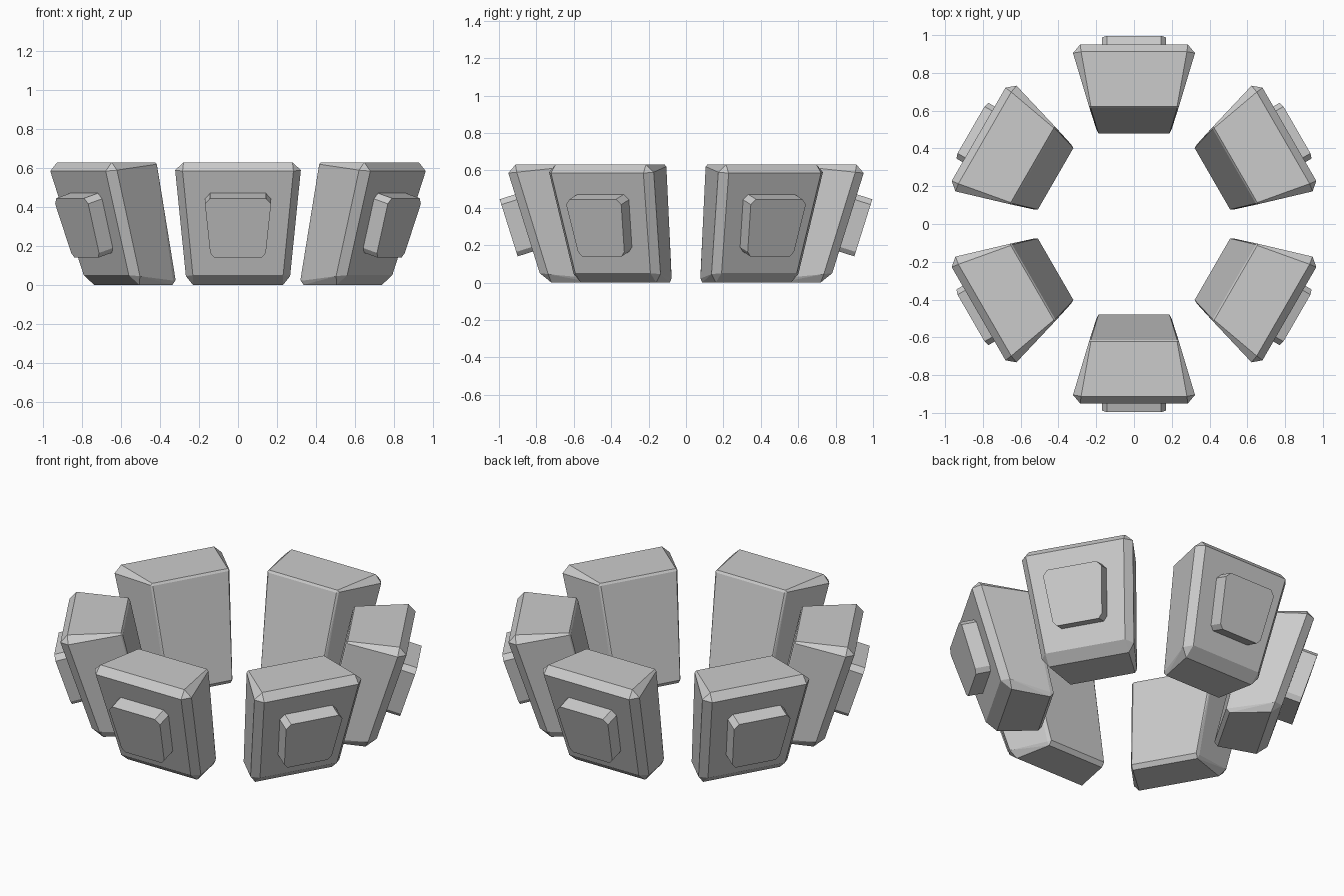
import bpy, bmesh, math
from mathutils import Vector

if "Cube" in bpy.data.objects:
    bpy.data.objects.remove(bpy.data.objects["Cube"])

# Each part is made for the front position: (x, distance outward, z)
def hull_mesh(name, half_points):
    bm = bmesh.new()
    for x, r, z in half_points:
        for s in (-1, 1):
            bm.verts.new((s * x, -r, z))
    res = bmesh.ops.convex_hull(bm, input=bm.verts[:])
    loose = [v for v in bm.verts if not v.link_faces]
    bmesh.ops.delete(bm, geom=loose, context='VERTS')
    bmesh.ops.dissolve_limit(bm, angle_limit=math.radians(3),
                             verts=bm.verts[:], edges=bm.edges[:])
    bmesh.ops.recalc_face_normals(bm, faces=bm.faces[:])
    me = bpy.data.meshes.new(name)
    bm.to_mesh(me)
    bm.free()
    return me

# Tapered block leaning outward, wide chamfer outside fading to a thin one inside
block = hull_mesh("block", [
    (.285, .950, .585), (.232, .782, .050),      # outer face
    (.280, .912, .630), (.323, .905, .590),      # outer chamfer, top
    (.232, .720, .000), (.268, .737, .045),      # outer chamfer, bottom
    (.228, .622, .630), (.238, .622, .620),      # inner rim, top
    (.188, .498, .000), (.199, .500, .022),      # inner rim, bottom
    (.228, .613, .618), (.188, .479, .025),      # inner face
])

# Raised pad with cut corners, square to the leaning outer face
lean = Vector((0, .301, .954))
out = Vector((0, .954, -.301))
foot = Vector((0, .900, .140))
pad_points = []
for x, up in ((.122, 0), (.143, .025), (.170, .290), (.143, .320)):
    p = foot + lean * up
    for depth in (0, .11):
        q = p - out * depth
        pad_points.append((x, q.y, q.z))
pad = hull_mesh("pad", pad_points)

# Six copies around the circle
for i in range(6):
    for name, me in (("block", block), ("pad", pad)):
        ob = bpy.data.objects.new(f"{name}_{i + 1}", me)
        ob.rotation_euler.z = math.radians(60 * i)
        bpy.context.collection.objects.link(ob)
